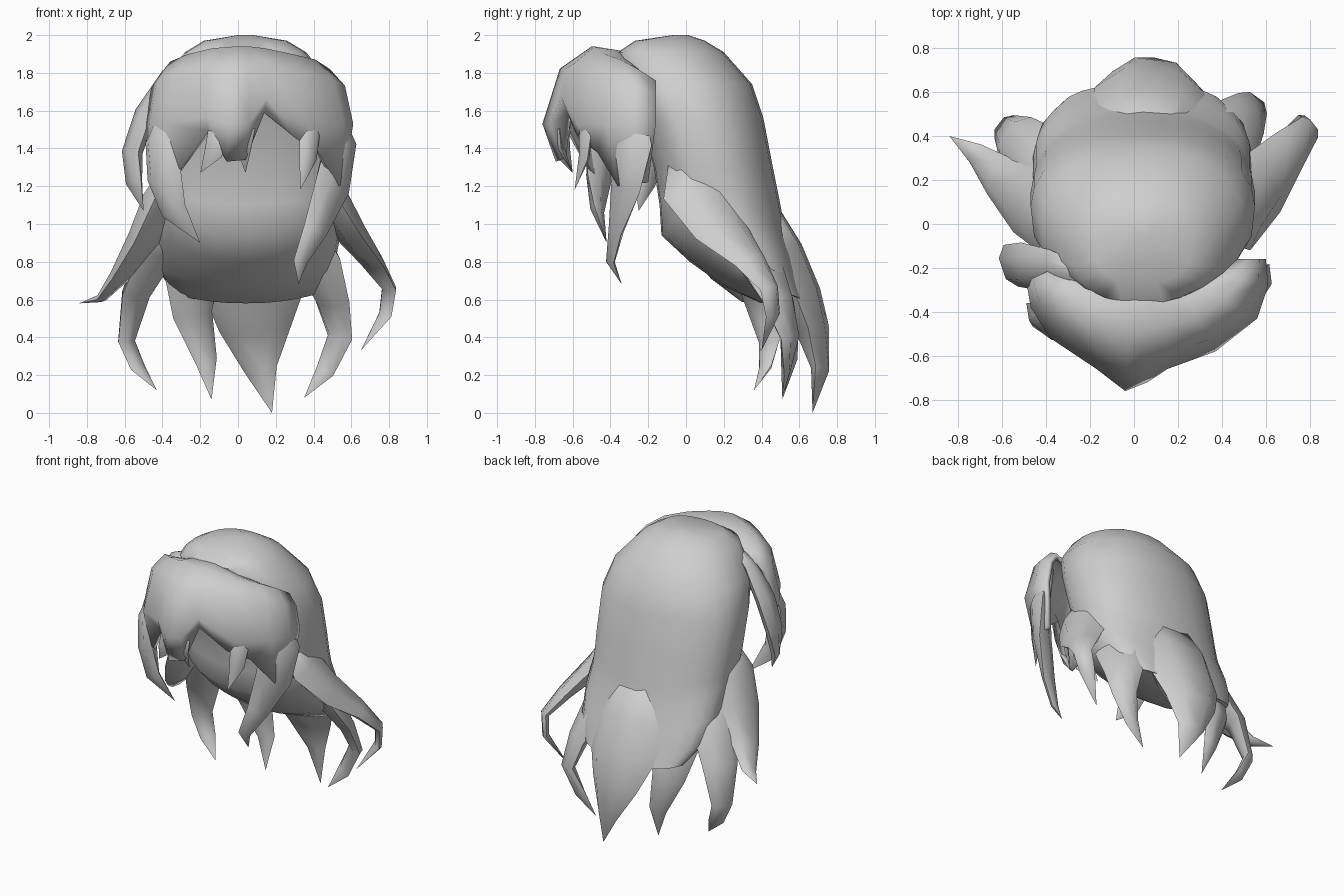
import bpy
import bmesh
import math
from mathutils import Vector

default_cube = bpy.data.objects.get("Cube")
if default_cube:
    bpy.data.objects.remove(default_cube, do_unlink=True)

CENTRE_X = 0.04

# One plain grey for all the hair
hair_grey = bpy.data.materials.new("hair_grey")
hair_grey.use_nodes = True
grey = (0.62, 0.62, 0.62, 1)
hair_grey.diffuse_color = grey
hair_grey.node_tree.nodes["Principled BSDF"].inputs["Base Color"].default_value = grey


def finish(name, bm, smooth_angle):
    """Turn a bmesh into a smooth shaded object."""
    mesh = bpy.data.meshes.new(name)
    bm.to_mesh(mesh)
    bm.free()
    mesh.materials.append(hair_grey)
    obj = bpy.data.objects.new(name, mesh)
    bpy.context.collection.objects.link(obj)
    bpy.ops.object.select_all(action='DESELECT')
    obj.select_set(True)
    bpy.context.view_layer.objects.active = obj
    bpy.ops.object.shade_smooth_by_angle(angle=math.radians(smooth_angle))
    return obj


def loft(name, rings, smooth_angle):
    """Skin closed rings of equal length and cap both ends."""
    bm = bmesh.new()
    rows = [[bm.verts.new(point) for point in ring] for ring in rings]
    count = len(rows[0])
    for upper, lower in zip(rows, rows[1:]):
        for i in range(count):
            j = (i + 1) % count
            bm.faces.new((upper[i], upper[j], lower[j], lower[i]))
    bm.faces.new(rows[0])
    bm.faces.new(rows[-1])
    bmesh.ops.remove_doubles(bm, verts=bm.verts, dist=0.0005)
    bmesh.ops.recalc_face_normals(bm, faces=bm.faces)
    return finish(name, bm, smooth_angle)


def rounded(value, power):
    return math.copysign(abs(value) ** power, value)


def body_ring(z, front, back, half_width, lift, segments=24):
    """Section with a flatter front; lift raises its left and right sides."""
    middle = (front + back) / 2
    depth = (back - front) / 2
    ring = []
    for i in range(segments):
        angle = math.tau * i / segments
        across, along = math.cos(angle), math.sin(angle)
        power = 1 if along > 0 else 0.65
        ring.append(Vector((CENTRE_X + half_width * rounded(across, 0.9),
                            middle + depth * rounded(along, power),
                            z + lift * across * across)))
    return ring


def lock(name, path, sides=6):
    """Flattened tapering strand; path points are x, y, z, half width."""
    points = [Vector(p[:3]) for p in path]
    rings = []
    for i, (point, spec) in enumerate(zip(points, path)):
        before = points[max(i - 1, 0)]
        after = points[min(i + 1, len(points) - 1)]
        along = (after - before).normalized()
        outward = Vector((point.x - CENTRE_X, point.y, 0)).normalized()
        outward.z = 0.8
        across = along.cross(outward).normalized()
        thick = across.cross(along)
        ring = []
        for k in range(sides):
            angle = math.tau * k / sides
            ring.append(point + across * spec[3] * math.cos(angle)
                        + thick * spec[3] * 0.48 * math.sin(angle))
        rings.append(ring)
    return loft(name, rings, 85)


# Crown and long back hair: z, front y, back y, half width, side lift
body_sections = [
    (2.0, -0.07, 0.01, 0.04, 0),
    (1.97, -0.27, 0.1, 0.22, 0),
    (1.91, -0.36, 0.2, 0.32, 0),
    (1.74, -0.33, 0.35, 0.46, 0),
    (1.56, -0.25, 0.41, 0.51, 0),
    (1.3, -0.17, 0.46, 0.51, 0),
    (1.1, -0.14, 0.5, 0.5, 0.08),
    (0.94, -0.13, 0.53, 0.5, 0.16),
    (0.8, 0.02, 0.58, 0.5, 0.13),
    (0.67, 0.2, 0.61, 0.47, 0.1),
    (0.58, 0.4, 0.64, 0.38, 0.05),
]
loft("back_hair", [body_ring(*section) for section in body_sections], 60)

# Fringe sheet columns: root on the crown, widest x and y, lower edge
fringe_columns = [
    ((-0.36, -0.2, 1.78), (-0.49, -0.26), (-0.48, -0.28, 1.27)),
    ((-0.3, -0.27, 1.84), (-0.47, -0.38), (-0.46, -0.4, 1.22)),
    ((-0.2, -0.33, 1.88), (-0.38, -0.52), (-0.34, -0.5, 1.25)),
    ((-0.12, -0.35, 1.91), (-0.17, -0.66), (-0.16, -0.63, 1.49)),
    ((0, -0.36, 1.92), (-0.04, -0.76), (-0.06, -0.69, 1.33)),
    ((0.06, -0.36, 1.92), (0.06, -0.72), (0.04, -0.66, 1.34)),
    ((0.14, -0.36, 1.91), (0.15, -0.66), (0.14, -0.63, 1.59)),
    ((0.24, -0.35, 1.88), (0.37, -0.58), (0.31, -0.57, 1.45)),
    ((0.33, -0.3, 1.85), (0.56, -0.43), (0.43, -0.47, 1.38)),
    ((0.42, -0.24, 1.8), (0.61, -0.28), (0.54, -0.36, 1.2)),
    ((0.47, -0.16, 1.74), (0.6, -0.16), (0.56, -0.2, 1.22)),
]


def fringe_strip(root, wide, edge):
    """Points from inside the crown over the bulge to the lower edge."""
    root, edge = Vector(root), Vector(edge)
    wide_z = max(1.53, edge.z + 0.08)
    widest = Vector((*wide, wide_z))
    anchor = root.lerp(Vector((CENTRE_X, 0, root.z - 0.06)), 0.2)
    crest = root.lerp(widest, 0.35)
    crest.z = root.z + 0.02
    shoulder = root.lerp(widest, 0.77)
    shoulder.z = root.z + (wide_z - root.z) * 0.25
    return [anchor, root, crest, shoulder, widest, edge]


bm = bmesh.new()
strips = [[bm.verts.new(p) for p in fringe_strip(*column)] for column in fringe_columns]
for left, right in zip(strips, strips[1:]):
    for r in range(len(left) - 1):
        bm.faces.new((left[r], left[r + 1], right[r + 1], right[r]))
fringe = finish("fringe", bm, 80)
shell = fringe.modifiers.new("thickness", 'SOLIDIFY')
shell.thickness = 0.03
shell.offset = -1

# Strands growing out of the fringe, with roots hidden behind it
lock("fringe_right_outer_lock", [(-0.14, -0.25, 1.9, 0.03), (-0.37, -0.2, 1.77, 0.09),
                                 (-0.49, -0.19, 1.58, 0.11), (-0.56, -0.19, 1.38, 0.1),
                                 (-0.55, -0.22, 1.22, 0.07), (-0.5, -0.25, 1.07, 0)])
lock("fringe_right_long_lock", [(-0.36, -0.38, 1.68, 0.04), (-0.4, -0.44, 1.44, 0.12),
                                (-0.39, -0.46, 1.25, 0.11), (-0.34, -0.47, 1.07, 0.07),
                                (-0.2, -0.42, 0.9, 0)])
lock("fringe_middle_right_lock", [(-0.08, -0.58, 1.66, 0.02), (-0.1, -0.65, 1.5, 0.06),
                                  (-0.13, -0.65, 1.38, 0.06), (-0.2, -0.6, 1.27, 0)])
lock("fringe_middle_left_lock", [(0.04, -0.6, 1.66, 0.02), (0.04, -0.67, 1.5, 0.05),
                                 (0.03, -0.66, 1.4, 0.04), (0.04, -0.6, 1.27, 0)])
lock("fringe_left_short_lock", [(0.38, -0.46, 1.68, 0.02), (0.38, -0.53, 1.48, 0.06),
                                (0.37, -0.54, 1.35, 0.05), (0.33, -0.59, 1.18, 0)])
lock("fringe_left_long_lock", [(0.47, -0.28, 1.7, 0.05), (0.54, -0.3, 1.42, 0.14),
                               (0.5, -0.32, 1.2, 0.12), (0.41, -0.37, 0.97, 0.07),
                               (0.33, -0.4, 0.8, 0.04), (0.32, -0.34, 0.68, 0)])

# Strands flaring out at the sides
lock("side_right_lock", [(-0.31, 0.07, 1.36, 0.1), (-0.41, 0.07, 1.13, 0.19),
                         (-0.49, 0.12, 0.93, 0.17), (-0.62, 0.22, 0.73, 0.1),
                         (-0.72, 0.32, 0.61, 0.05), (-0.84, 0.4, 0.58, 0)])
lock("side_left_lock", [(0.37, 0.02, 1.42, 0.1), (0.48, 0.05, 1.17, 0.18),
                        (0.58, 0.18, 0.97, 0.16), (0.71, 0.34, 0.8, 0.1),
                        (0.8, 0.44, 0.66, 0.06), (0.78, 0.46, 0.52, 0.05),
                        (0.65, 0.4, 0.33, 0)])

# Strands along the bottom of the back hair
lock("back_right_curl", [(-0.28, 0.2, 1.15, 0.1), (-0.42, 0.28, 0.87, 0.17),
                         (-0.54, 0.39, 0.63, 0.12), (-0.59, 0.44, 0.38, 0.07),
                         (-0.53, 0.42, 0.24, 0.05), (-0.43, 0.36, 0.12, 0)])
lock("back_right_lock", [(-0.2, 0.34, 1.05, 0.1), (-0.24, 0.46, 0.76, 0.17),
                         (-0.24, 0.54, 0.52, 0.11), (-0.17, 0.56, 0.28, 0.06),
                         (-0.14, 0.51, 0.07, 0)])
lock("back_centre_lock", [(0.06, 0.37, 1.15, 0.16), (0.07, 0.5, 0.85, 0.27),
                          (0.08, 0.6, 0.62, 0.26), (0.09, 0.67, 0.44, 0.19),
                          (0.12, 0.71, 0.23, 0.09), (0.18, 0.67, 0, 0)])
lock("back_left_curl", [(0.28, 0.26, 1.1, 0.1), (0.41, 0.38, 0.82, 0.18),
                        (0.5, 0.49, 0.59, 0.12), (0.54, 0.55, 0.4, 0.08),
                        (0.46, 0.53, 0.22, 0.05), (0.35, 0.51, 0.08, 0)])
